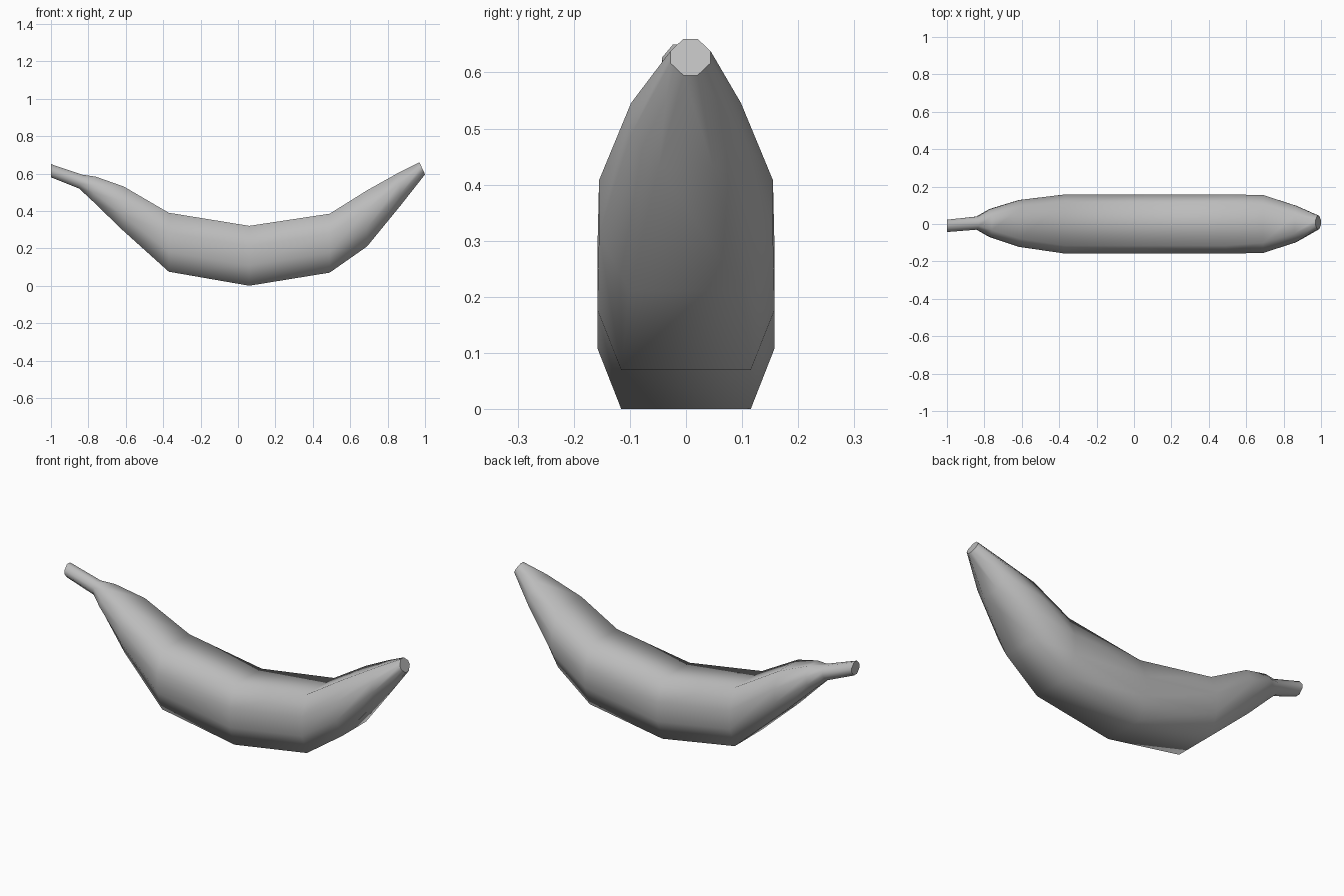
import bpy
import bmesh
from mathutils import Vector

cube = bpy.data.objects.get("Cube")
if cube:
    bpy.data.objects.remove(cube, do_unlink=True)

skin = bpy.data.materials.new("pale grey skin")
skin.use_nodes = True
GREY = (0.5, 0.5, 0.5, 1)
skin.diffuse_color = GREY
skin.node_tree.nodes["Principled BSDF"].inputs["Base Color"].default_value = GREY

# Stations from stem to tip: top x, top z, bottom x, bottom z, centre y,
# half width, share of the width that is flat on top and bottom
stations = [
    (-1.0, 0.65, -1.0, 0.58, -0.01, 0.033, 0.40),
    (-0.83, 0.593, -0.85, 0.52, 0.005, 0.035, 0.40),
    (-0.76, 0.583, -0.78, 0.455, 0.005, 0.075, 0.50),
    (-0.61, 0.53, -0.62, 0.30, 0.003, 0.125, 0.65),
    (-0.37, 0.39, -0.37, 0.075, 0, 0.158, 0.73),
    (0.06, 0.32, 0.06, 0.0, 0, 0.158, 0.73),
    (0.49, 0.385, 0.49, 0.07, 0, 0.158, 0.73),
    (0.69, 0.51, 0.69, 0.21, 0, 0.155, 0.65),
    (0.86, 0.605, 0.87, 0.43, 0, 0.098, 0.50),
    (0.97, 0.66, 1.0, 0.595, 0.008, 0.036, 0.35),
]


def add_ring(bm, tx, tz, bx, bz, cy, half, flat):
    """Eight-sided section spanning the top and bottom points."""
    top, bottom = Vector((tx, cy, tz)), Vector((bx, cy, bz))
    middle, up = (top + bottom) / 2, (top - bottom) / 2
    side = Vector((0, half, 0))
    quarter = [(flat, 1), (1, 0.32), (1, -0.32), (flat, -1)]
    outline = quarter + [(-a, b) for a, b in reversed(quarter)]
    return [bm.verts.new(middle + side * a + up * b) for a, b in outline]


# Curved fruit body with stem and tip
bm = bmesh.new()
rings = [add_ring(bm, *s) for s in stations]
for a, b in zip(rings, rings[1:]):
    for i in range(8):
        j = (i + 1) % 8
        bm.faces.new((a[i], a[j], b[j], b[i])).smooth = True

# Flat cut ends with sharp rims
for ring in (rings[0], rings[-1]):
    cap = bm.faces.new(ring)
    for edge in cap.edges:
        edge.smooth = False
bmesh.ops.recalc_face_normals(bm, faces=bm.faces)

mesh = bpy.data.meshes.new("curved_fruit")
bm.to_mesh(mesh)
bm.free()
mesh.materials.append(skin)
fruit = bpy.data.objects.new("curved_fruit", mesh)
bpy.context.collection.objects.link(fruit)
